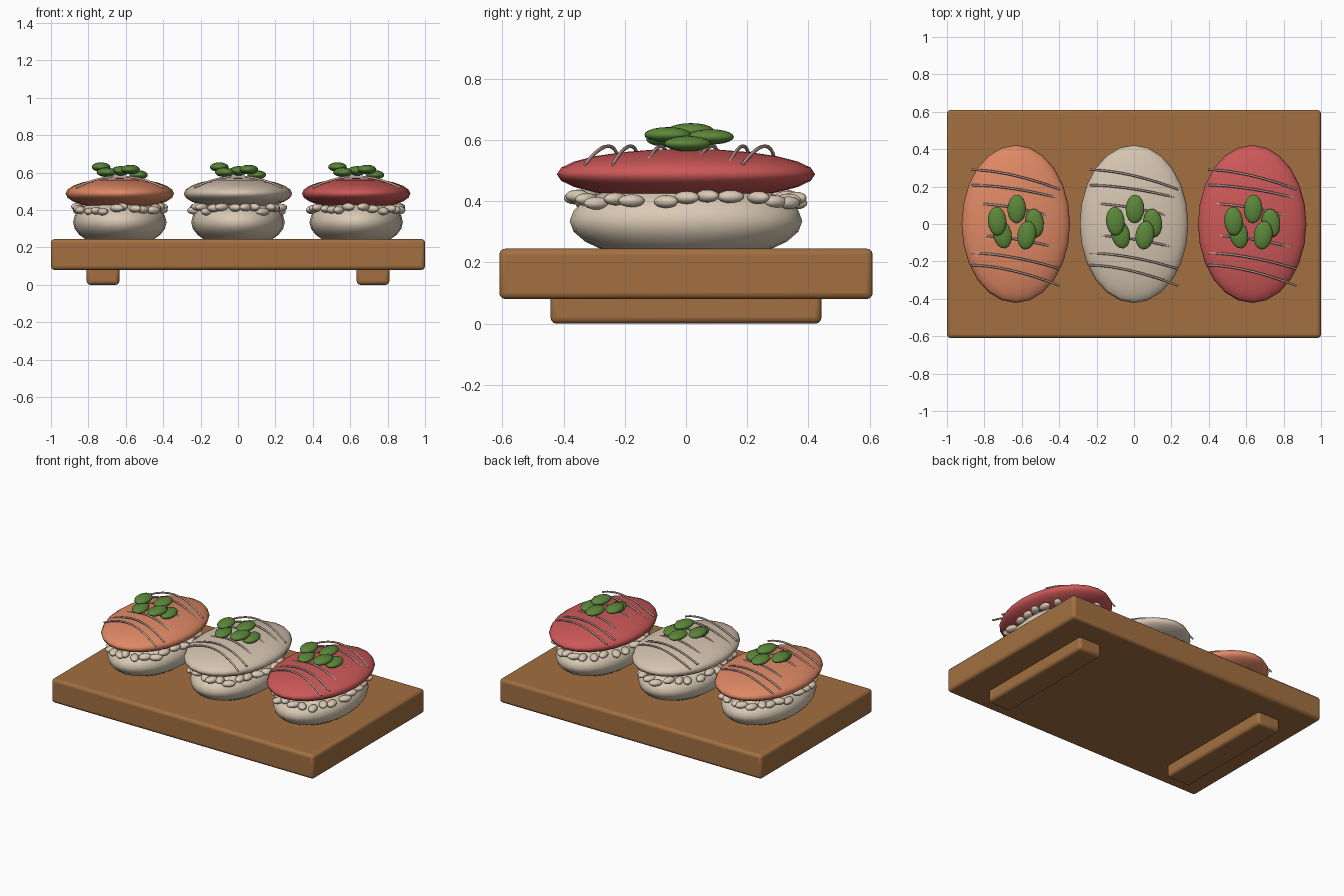
import bpy
import math
import random

if "Cube" in bpy.data.objects:
    bpy.data.objects.remove(bpy.data.objects["Cube"])

random.seed(4)


def material(name, rgb):
    m = bpy.data.materials.new(name)
    m.diffuse_color = (*rgb, 1)
    m.use_nodes = True
    m.node_tree.nodes["Principled BSDF"].inputs["Base Color"].default_value = m.diffuse_color
    return m


WOOD = material("wood", (0.36, 0.16, 0.052))
RICE = material("rice_cream", (0.70, 0.59, 0.46))
ORANGE = material("orange_topping", (0.74, 0.25, 0.13))
PALE = material("pale_topping", (0.67, 0.56, 0.44))
RED = material("red_topping", (0.61, 0.098, 0.098))
STRAND = material("pinkish_strand", (0.54, 0.39, 0.33))
GREEN = material("leaf_green", (0.107, 0.242, 0.042))


def block(name, x, y, z, size, bevel):
    """Box with softly rounded edges."""
    bpy.ops.mesh.primitive_cube_add(size=1, location=(x, y, z))
    ob = bpy.context.object
    ob.name = name
    ob.scale = size
    bpy.ops.object.transform_apply(location=False, rotation=False, scale=True)
    mod = ob.modifiers.new("rounded_edges", 'BEVEL')
    mod.width = bevel
    mod.segments = 3
    bpy.ops.object.shade_smooth_by_angle(angle=math.radians(40))
    ob.data.materials.append(WOOD)


def ellipsoid(name, loc, radii, mat, turn=0.0, tilt=0.0, segments=24, rings=12):
    bpy.ops.mesh.primitive_uv_sphere_add(segments=segments, ring_count=rings,
                                         radius=1, location=loc,
                                         rotation=(tilt, 0, turn))
    ob = bpy.context.object
    ob.name = name
    ob.scale = radii
    bpy.ops.object.shade_smooth()
    ob.data.materials.append(mat)


def strand(name, cx, y_left, y_right):
    """Thin arched thread lying across a topping."""
    cu = bpy.data.curves.new(name, 'CURVE')
    cu.dimensions = '3D'
    cu.bevel_depth = 0.006
    cu.bevel_resolution = 1
    cu.use_fill_caps = True
    sp = cu.splines.new('POLY')
    n = 10
    sp.points.add(n)
    for i in range(n + 1):
        t = i / n
        z = 0.52 + 0.06 * (1 - (2 * t - 1) ** 2)
        y = y_left + (y_right - y_left) * t ** 1.7
        sp.points[i].co = (cx - 0.235 + 0.47 * t, y, z, 1)
    cu.materials.append(STRAND)
    bpy.context.collection.objects.link(bpy.data.objects.new(name, cu))


# serving board and its two feet
block("board", 0, 0, 0.1625, (2.0, 1.22, 0.165), 0.02)
for side, label in ((-1, "left"), (1, "right")):
    block("foot_" + label, side * 0.722, 0, 0.05, (0.175, 0.885, 0.10), 0.02)

# leaf offsets (x, y, z, turn in degrees) and strand end heights along y
LEAVES = [(-0.10, 0.015, 0.63, 4), (0.005, 0.08, 0.61, -2), (0.10, 0.005, 0.588, 6),
          (-0.072, -0.055, 0.602, 12), (0.058, -0.06, 0.617, -8)]
STRANDS = [(0.29, 0.185), (0.208, 0.138), (0.11, 0.03),
           (-0.06, -0.13), (-0.155, -0.24), (-0.22, -0.33)]

for cx, label, mat in ((-0.632, "left", ORANGE), (0, "middle", PALE), (0.632, "right", RED)):
    # rice bed and topping slab
    ellipsoid("rice_" + label, (cx, 0, 0.335), (0.25, 0.38, 0.135), RICE)
    ellipsoid("topping_" + label, (cx, 0, 0.488), (0.29, 0.422, 0.083), mat)

    # loose grains around the upper rim of the rice
    count = 26
    for i in range(count):
        a = 2 * math.pi * (i + random.uniform(-0.3, 0.3)) / count
        r = random.uniform(0.94, 1.03)
        ellipsoid(f"grain_{label}_{i}",
                  (cx + 0.235 * r * math.cos(a), 0.355 * r * math.sin(a),
                   random.uniform(0.39, 0.418)),
                  (0.028, 0.044, 0.021), RICE,
                  turn=random.uniform(-0.9, 0.9), segments=12, rings=8)

    # threads across the topping
    for i, (yl, yr) in enumerate(STRANDS):
        strand(f"strand_{label}_{i}", cx, yl, yr)

    # leaf garnish on top
    for i, (x, y, z, turn) in enumerate(LEAVES):
        ellipsoid(f"leaf_{label}_{i}", (cx + x, y, z), (0.05, 0.077, 0.025), GREEN,
                  turn=math.radians(turn), segments=16, rings=10)
